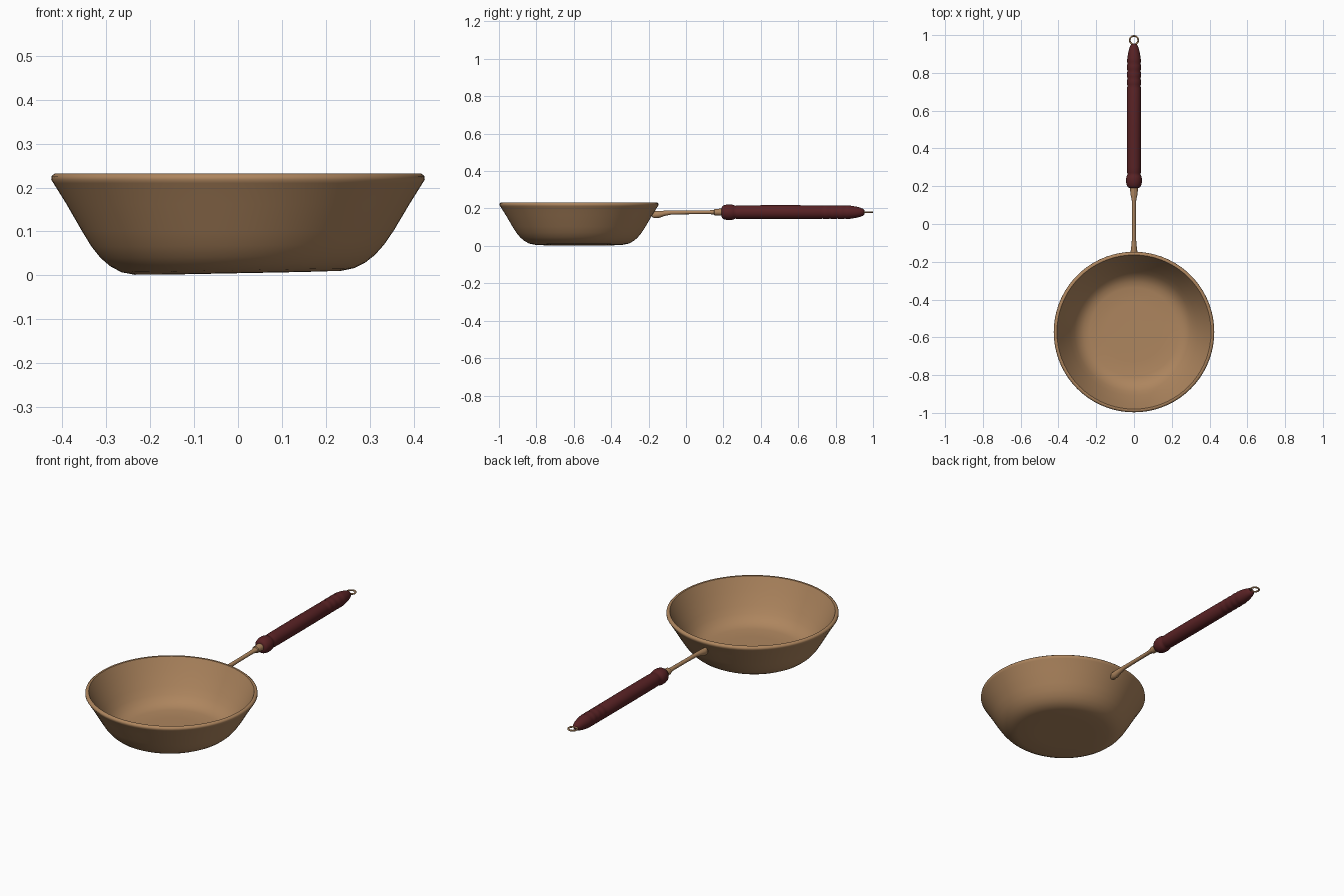
import bpy, bmesh, math
from mathutils import Vector

cube = bpy.data.objects.get("Cube")
if cube:
    bpy.data.objects.remove(cube, do_unlink=True)

AXIS_Z = 0.18      # height of the handle axis
PAN_Y = -0.572     # centre of the bowl


def material(name, colour):
    mat = bpy.data.materials.new(name)
    mat.use_nodes = True
    mat.diffuse_color = (*colour, 1)
    bsdf = mat.node_tree.nodes["Principled BSDF"]
    bsdf.inputs["Base Color"].default_value = (*colour, 1)
    bsdf.inputs["Roughness"].default_value = 0.6
    return mat


def loft(name, rings, mat, angle=40):
    """Skin a list of closed rings of points, capping both ends."""
    bm = bmesh.new()
    loops = [[bm.verts.new(p) for p in ring] for ring in rings]
    n = len(loops[0])
    for a, b in zip(loops, loops[1:]):
        for i in range(n):
            j = (i + 1) % n
            bm.faces.new((a[i], a[j], b[j], b[i]))
    bm.faces.new(loops[0])
    bm.faces.new(loops[-1])
    bmesh.ops.recalc_face_normals(bm, faces=bm.faces)
    mesh = bpy.data.meshes.new(name)
    bm.to_mesh(mesh)
    bm.free()
    mesh.materials.append(mat)
    obj = bpy.data.objects.new(name, mesh)
    bpy.context.collection.objects.link(obj)
    smooth(obj, angle)
    return obj


def smooth(obj, angle):
    bpy.ops.object.select_all(action="DESELECT")
    obj.select_set(True)
    bpy.context.view_layer.objects.active = obj
    bpy.ops.object.shade_smooth_by_angle(angle=math.radians(angle))


def turn(i, n):
    a = 2 * math.pi * i / n
    return math.cos(a), math.sin(a)


def bowl_ring(r, z, n=72):
    """Horizontal circle; the worn base dips slightly to one side."""
    fade = max(0, 1 - z / 0.12)
    points = []
    for i in range(n):
        c, s = turn(i, n)
        points.append(Vector((r * c, PAN_Y + r * s, z + 0.02 * r * c * fade)))
    return points


def handle_ring(y, half_width, half_height, drop=0, n=24):
    """Upright ellipse across the handle axis."""
    return [Vector((half_width * c, y, AXIS_Z - drop + half_height * s))
            for c, s in (turn(i, n) for i in range(n))]


tan = material("tan metal", (0.42, 0.235, 0.112))
wood = material("dark red wood", (0.1, 0.016, 0.018))

# Bowl: outer wall, rolled rim, inner wall, floor
bowl_profile = [
    (0.05, 0.005), (0.15, 0.005), (0.235, 0.006), (0.265, 0.012),
    (0.29, 0.025), (0.312, 0.043), (0.333, 0.068), (0.355, 0.102),
    (0.39, 0.162), (0.42, 0.21), (0.425, 0.218), (0.424, 0.226),
    (0.417, 0.232), (0.408, 0.231), (0.404, 0.223), (0.375, 0.165),
    (0.338, 0.102), (0.315, 0.068), (0.292, 0.043), (0.265, 0.028),
    (0.235, 0.021), (0.15, 0.02), (0.05, 0.02)]
loft("bowl", [bowl_ring(r, z) for r, z in bowl_profile], tan, 50)

# Shank: spade-shaped foot on the bowl, thin rod, flared ferrule
shank_sections = [
    (-0.182, 0.006, 0.008, 0.018), (-0.168, 0.016, 0.019, 0.013),
    (-0.145, 0.018, 0.019, 0.012), (-0.115, 0.014, 0.014, 0.006),
    (-0.08, 0.011, 0.011, 0.002), (0.0, 0.01, 0.01, 0.001),
    (0.12, 0.011, 0.01, 0), (0.15, 0.016, 0.012, 0),
    (0.152, 0.019, 0.018, 0), (0.2, 0.021, 0.019, 0)]
loft("shank", [handle_ring(*s) for s in shank_sections], tan)

# Grip: rounded collar, neck, long barrel with grooves, tapered end
grip_profile = [
    (0.19, 0.022), (0.194, 0.032), (0.204, 0.038), (0.222, 0.042),
    (0.24, 0.042), (0.254, 0.039), (0.263, 0.034), (0.27, 0.036),
    (0.3, 0.037), (0.5, 0.0375)]
for groove in (0.73, 0.77, 0.81, 0.85):
    grip_profile += [(groove - 0.01, 0.037), (groove, 0.0345), (groove + 0.01, 0.037)]
grip_profile += [(0.88, 0.035), (0.91, 0.03), (0.93, 0.025),
                 (0.945, 0.019), (0.954, 0.01)]
loft("grip", [handle_ring(y, r, r) for y, r in grip_profile], wood, 50)

# Hanging ring at the end of the grip
bpy.ops.mesh.primitive_torus_add(
    location=(0, 0.973, AXIS_Z), major_radius=0.0225, minor_radius=0.0045,
    major_segments=32, minor_segments=10)
ring = bpy.context.object
ring.name = "hanging_ring"
ring.data.materials.append(tan)
smooth(ring, 60)
